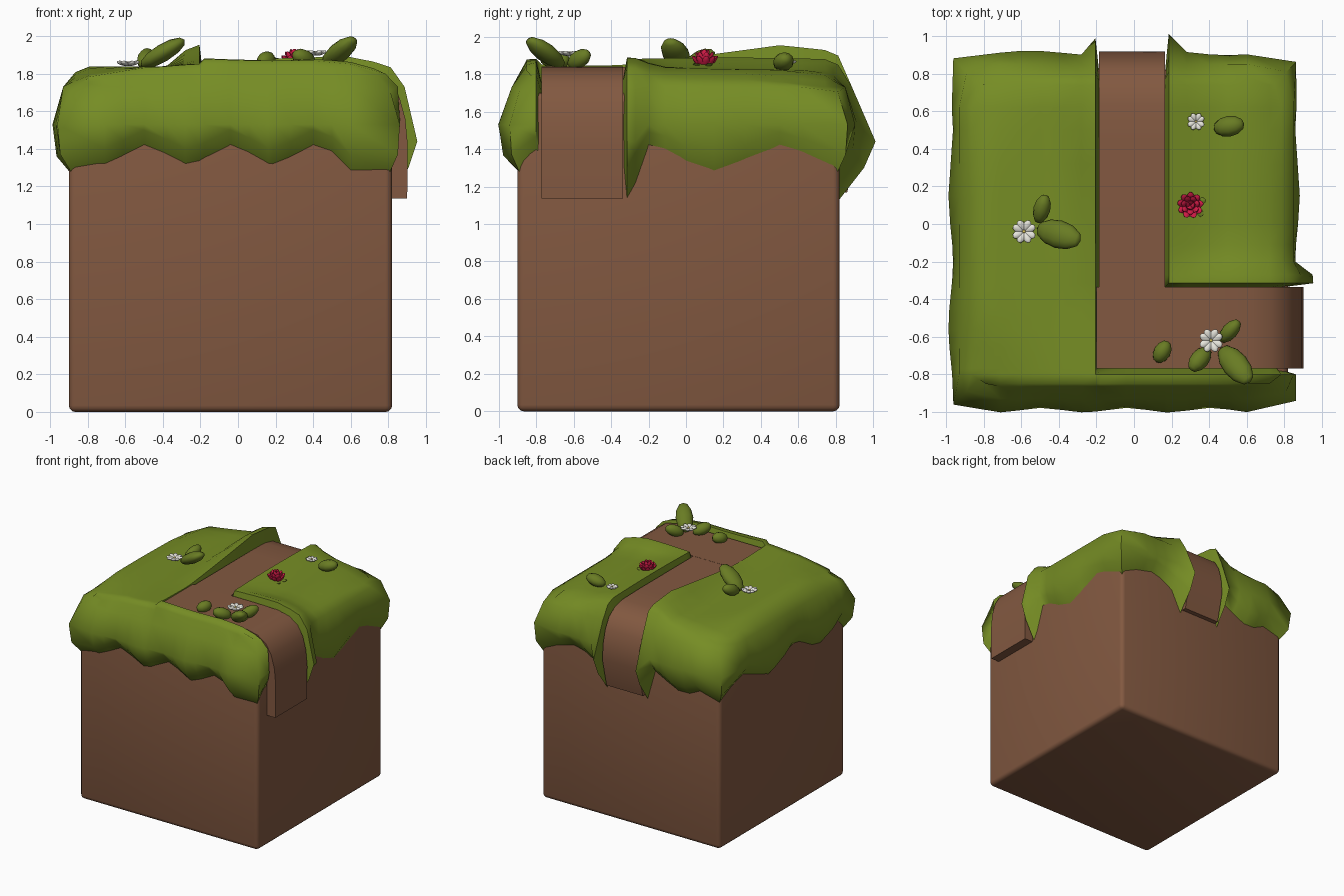
import bpy, bmesh, math
from mathutils import Matrix, Vector

if "Cube" in bpy.data.objects:
    bpy.data.objects.remove(bpy.data.objects["Cube"])


def material(name, rgb):
    m = bpy.data.materials.new(name)
    m.diffuse_color = (*rgb, 1)
    m.use_nodes = True
    m.node_tree.nodes["Principled BSDF"].inputs["Base Color"].default_value = m.diffuse_color
    return m


DIRT = material("dirt brown", (0.225, 0.099, 0.052))
GRASS = material("grass green", (0.18, 0.265, 0.018))
LEAF = material("leaf green", (0.14, 0.20, 0.017))
WHITE = material("petal white", (0.80, 0.79, 0.72))
RED = material("petal red", (0.62, 0.010, 0.06))
YELLOW = material("pollen yellow", (0.75, 0.6, 0.12))


def finish(name, bm, mats, angle=45):
    bmesh.ops.recalc_face_normals(bm, faces=bm.faces)
    me = bpy.data.meshes.new(name)
    bm.to_mesh(me)
    bm.free()
    ob = bpy.data.objects.new(name, me)
    bpy.context.collection.objects.link(ob)
    for m in mats:
        me.materials.append(m)
    bpy.ops.object.select_all(action='DESELECT')
    ob.select_set(True)
    bpy.context.view_layer.objects.active = ob
    bpy.ops.object.shade_smooth_by_angle(angle=math.radians(angle))
    return ob


# Dirt block
LO, HI = -0.90, 0.82
bm = bmesh.new()
bmesh.ops.create_cube(bm, size=1, matrix=Matrix.Translation((-0.04, -0.04, 0.85))
                      @ Matrix.Diagonal((HI - LO, HI - LO, 1.70, 1)))
bmesh.ops.bevel(bm, geom=bm.edges[:], offset=0.035, segments=3, profile=0.5, affect='EDGES')
finish("dirt_block", bm, [DIRT])


# Path strips: a draped side profile swept across the path width
def path_strip(name, start, end_x, end_z, a, b, place):
    prof = [(start, 1.84), (0.4, 1.84), (0.62, 1.835), (0.73, 1.81), (0.81, 1.755), (0.86, 1.67),
            (0.89, 1.56), (0.903, 1.42), (end_x, end_z), (0.79, end_z), (0.72, 1.7), (start, 1.7)]
    bm = bmesh.new()
    sides = [[bm.verts.new(place(u, w, z)) for u, z in prof] for w in (a, b)]
    for s in sides:
        bm.faces.new(s)
    n = len(prof)
    for i in range(n):
        j = (i + 1) % n
        bm.faces.new((sides[0][i], sides[0][j], sides[1][j], sides[1][i]))
    finish(name, bm, [DIRT])


path_strip("path_to_right", -0.20, 0.9, 1.135, -0.77, -0.335, lambda u, w, z: (u, w, z))
path_strip("path_to_back", -0.77, 0.845, 1.17, -0.185, 0.165, lambda u, w, z: (w, u + 0.015, z - 0.001))


# Grass cover: a top grid sunk under the path, with a draped skirt around it
def path_dist(x, y):
    def rect(x0, x1, y0, y1):
        return math.hypot(max(x0 - x, x - x1, 0), max(y0 - y, y - y1, 0))
    return min(rect(-0.18, 0.16, -0.77, 3), rect(-0.18, 3, -0.77, -0.34))


def top_height(x, y):
    d = path_dist(x, y)
    if d < 0.005:
        return 1.75
    lip = 0.05
    if x < -0.18:
        lip = 0.02 + 0.10 * min(max((y + 0.4) / 0.9, 0), 1) - 0.12 * max(y - 0.5, 0)
    base = 1.83 - 0.02 * (x > 0.6)
    # corners sag
    cx, cy = abs(x + 0.035) / 0.755, abs(y + 0.055) / 0.795
    sag = 0.045 * max(cx + cy - 1.55, 0) / 0.45
    return base - sag + lip * math.exp(-(max(d - 0.05, 0) / 0.10) ** 2) + 0.008 * math.sin(5 * x + 3 * y)


xs = [-0.79, -0.71, -0.61, -0.5, -0.38, -0.28, -0.205, -0.18, -0.04, 0.06, 0.16,
      0.185, 0.28, 0.4, 0.5, 0.6, 0.72]
ys = [-0.85, -0.80, -0.77, -0.66, -0.56, -0.45, -0.34, -0.315, -0.27, -0.20, -0.11,
      0, 0.15, 0.32, 0.5, 0.62, 0.74]
bm = bmesh.new()
N, M = len(xs), len(ys)
g = [[bm.verts.new((x, y, top_height(x, y))) for y in ys] for x in xs]
for i in range(N - 1):
    for j in range(M - 1):
        bm.faces.new((g[i][j], g[i + 1][j], g[i + 1][j + 1], g[i][j + 1]))
rim = ([(i, 0) for i in range(N)] + [(N - 1, j) for j in range(1, M)]
       + [(i, M - 1) for i in range(N - 2, -1, -1)] + [(0, j) for j in range(M - 2, 0, -1)])


def skirt(i, j):
    x, y = xs[i], ys[j]
    n = Vector(((i == N - 1) - (i == 0), (j == M - 1) - (j == 0), 0))
    corner = n.length > 1.1
    wall = Vector((HI if n.x > 0 else LO if n.x < 0 else x,
                   HI if n.y > 0 else LO if n.y < 0 else y, 0))
    bulge = 0.05 if n.x > 0 else 0.075 if n.x < 0 else 0.09
    if n.y < 0:
        wave = math.cos(math.tau * (x + 0.04) / 0.45)
        bottom = 1.36 + 0.05 * wave - 0.04 * (x > 0.55)
    else:
        wave = math.cos(math.tau * ((y if n.x else x) - 0.5) / 0.7)
        bottom = 1.335 + 0.065 * wave
    bulge -= 0.012 * wave                               # lobes swell where they hang low
    if corner:
        bottom, bulge = 1.28, bulge * 0.75
    h = top_height(x, y)
    d = path_dist(x, y)
    if d < 0.005 and n.y >= 0 and not corner:          # hidden beneath the path
        return [wall - n * 0.06 + Vector((0, 0, z)) for z in (1.7, 1.65, 1.45, 1.3, 1.25)]
    lip = 0
    if (n.y > 0 or (n.x > 0 and y > -0.5)) and d < 0.08:  # long tongue beside the path
        lip = 0.09
        bottom = 1.12 if d < 0.06 else 1.2
    drop = 0.04 if corner else 0
    return [wall + n * o + Vector((0, 0, z)) for o, z in (
        (-0.035 + lip * 0.3 - drop, h - 0.03), (0.03 + lip * 0.4 - drop, 1.73 - drop * 0.6),
        (bulge + lip, 1.53 - lip), (bulge * 0.75 + lip * 0.6, bottom + 0.09 + lip), (-0.01, bottom))]


cols = [[g[i][j]] + [bm.verts.new(p) for p in skirt(i, j)] for i, j in rim]
for k, c in enumerate(cols):
    e = cols[(k + 1) % len(cols)]
    for r in range(len(c) - 1):
        bm.faces.new((c[r], c[r + 1], e[r + 1], e[r]))
finish("grass_cover", bm, [GRASS], 68)


# Leaf or petal: a ball stretched along a yawed and pitched axis
def blob(bm, pos, size, yaw, pitch, mat=0, push=0.0, seg=10):
    mx = (Matrix.Translation(pos) @ Matrix.Rotation(math.radians(yaw), 4, 'Z')
          @ Matrix.Rotation(-math.radians(pitch), 4, 'Y')
          @ Matrix.Translation((push, 0, 0)) @ Matrix.Diagonal((*size, 1)))
    new = bmesh.ops.create_uvsphere(bm, u_segments=seg, v_segments=6, radius=1, matrix=mx
                                    @ Matrix.Rotation(math.pi / 2, 4, 'Y'))
    for f in {f for v in new['verts'] for f in v.link_faces}:
        f.material_index = mat


# Leaves: position, half length, half width, yaw, pitch
bm = bmesh.new()
for pos, l, w, yaw, pitch in [
        ((-0.40, -0.055, 1.91), 0.14, 0.075, -16, 30), ((-0.49, 0.08, 1.88), 0.085, 0.045, 75, 25),
        ((0.54, -0.75, 1.915), 0.14, 0.07, -50, 31), ((0.35, -0.72, 1.88), 0.08, 0.05, -130, 20),
        ((0.51, -0.57, 1.88), 0.08, 0.042, 48, 25), ((0.15, -0.68, 1.87), 0.065, 0.045, 60, 12),
        ((0.505, 0.52, 1.865), 0.085, 0.055, 10, 15)]:
    blob(bm, pos, (l, w, 0.048), yaw, pitch, seg=12)
finish("leaves", bm, [LEAF], 60)

# White flowers: four notched petals around a small centre
for k, (pos, r) in enumerate([((-0.585, -0.04, 1.845), 0.064), ((0.41, -0.62, 1.90), 0.064),
                              ((0.33, 0.545, 1.855), 0.047)]):
    bm = bmesh.new()
    for a in range(4):
        for side in (-19, 19):
            blob(bm, pos, (r * 0.52, r * 0.34, r * 0.18), a * 90 + 45 + side, 16, 0, r * 0.55, 8)
    blob(bm, (pos[0], pos[1], pos[2] + 0.012), (r * 0.13,) * 3, 0, 0, 1)
    finish("white_flower_%d" % (k + 1), bm, [WHITE, YELLOW], 60)

# Red flower: rings of pointed petals over green sepals
bm = bmesh.new()
C = (0.30, 0.10, 1.82)
for count, pitch, length in ((9, 48, 0.052), (7, 64, 0.055), (4, 80, 0.057)):
    for a in range(count):
        blob(bm, C, (length, 0.023, 0.014), a * 360 / count + pitch, pitch, 0, length, 6)
for a in range(6):
    blob(bm, C, (0.05, 0.024, 0.012), a * 60 + 20, 22, 1, 0.045, 6)
finish("red_flower", bm, [RED, LEAF], 50)
